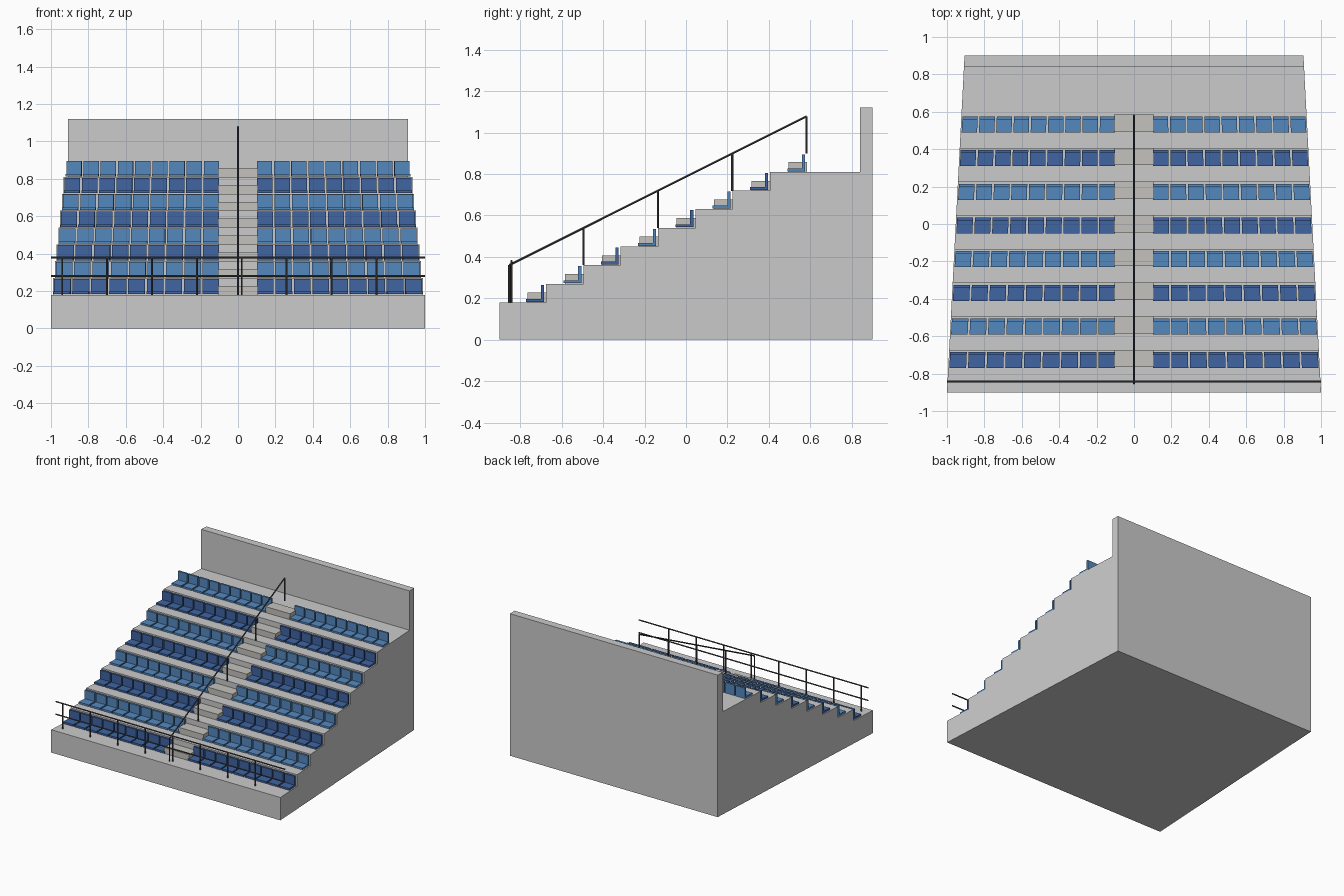
import bpy, bmesh
from mathutils import Vector

if "Cube" in bpy.data.objects:
    bpy.data.objects.remove(bpy.data.objects["Cube"])

ROWS, SEATS, RUN, RISE = 8, 9, 0.18, 0.09
BASE_Z, EDGE0 = 0.18, -0.675      # first tread height, first riser position


def half_width(y):
    # stand narrows towards the back
    return 1 - 0.0522 * (y + 0.9)


def material(name, rgb):
    m = bpy.data.materials.new(name)
    m.diffuse_color = (*rgb, 1)
    m.use_nodes = True
    m.node_tree.nodes["Principled BSDF"].inputs["Base Color"].default_value = m.diffuse_color
    return m


def finish(bm, name, mat=None):
    bmesh.ops.recalc_face_normals(bm, faces=bm.faces)
    me = bpy.data.meshes.new(name)
    bm.to_mesh(me)
    bm.free()
    ob = bpy.data.objects.new(name, me)
    bpy.context.collection.objects.link(ob)
    if mat:
        me.materials.append(mat)
    return ob


def prism(bm, profile, left, right):
    # extrude a (y, z) profile between two x(y) side functions
    a = [bm.verts.new((left(y), y, z)) for y, z in profile]
    b = [bm.verts.new((right(y), y, z)) for y, z in profile]
    bm.faces.new(a)
    bm.faces.new(b[::-1])
    n = len(profile)
    for i in range(n):
        j = (i + 1) % n
        bm.faces.new((a[i], b[i], b[j], a[j]))


def box(bm, y0, y1, z0, z1, left, right):
    prism(bm, [(y0, z0), (y1, z0), (y1, z1), (y0, z1)], left, right)


def rod(bm, p, q, r=0.005):
    p, q = Vector(p), Vector(q)
    d = q - p
    mat = d.to_track_quat('Z', 'Y').to_matrix().to_4x4()
    mat.translation = (p + q) / 2
    bmesh.ops.create_cone(bm, cap_ends=True, segments=8, radius1=r, radius2=r,
                          depth=d.length, matrix=mat)


dark_blue = material("dark_blue", (0.05, 0.13, 0.36))
light_blue = material("light_blue", (0.09, 0.25, 0.52))
step_grey = material("step_grey", (0.55, 0.54, 0.51))
rail_grey = material("rail_grey", (0.07, 0.07, 0.08))

# stepped concrete stand with back wall
profile = [(-0.9, 0), (-0.9, BASE_Z)]
for k in range(ROWS - 1):
    y, z = EDGE0 + RUN * k, BASE_Z + RISE * k
    profile += [(y, z), (y, z + RISE)]
profile += [(0.84, 0.81), (0.84, 1.12), (0.9, 1.12), (0.9, 0)]
bm = bmesh.new()
prism(bm, profile, lambda y: -half_width(y), half_width)
finish(bm, "terrace")

# aisle half steps
bm = bmesh.new()
for k in range(ROWS):
    y, z = EDGE0 + RUN * k, BASE_Z + RISE * k
    box(bm, y - 0.09, y, z, z + 0.047, lambda y: -0.108, lambda y: 0.108)
finish(bm, "aisle_steps", step_grey)

# seat rows, mirrored across the aisle
INNER, GAP = 0.101, 0.01


def seat_edge(i, side, trim):
    def x(y):
        pitch = (half_width(y) - 0.006 - INNER + GAP) / SEATS
        return side * (INNER + pitch * i - trim)
    return x


for k in range(ROWS):
    y, z = EDGE0 + RUN * k, BASE_Z + RISE * k
    bm = bmesh.new()
    for side in (-1, 1):
        for i in range(SEATS):
            a, b = seat_edge(i, side, 0), seat_edge(i + 1, side, GAP)
            box(bm, y - 0.096, y - 0.024, z + 0.003, z + 0.017, a, b)   # pan
            box(bm, y - 0.025, y - 0.010, z + 0.003, z + 0.085, a, b)   # back
    finish(bm, f"seat_row_{k + 1}", light_blue if k % 2 else dark_blue)

# front railing
bm = bmesh.new()
for z in (0.28, 0.38):
    rod(bm, (-1, -0.842, z), (1, -0.842, z))
for k in range(8):
    x = -0.94 + 0.24 * k
    rod(bm, (x, -0.842, BASE_Z), (x, -0.842, 0.38))
finish(bm, "front_railing", rail_grey)

# sloping centre handrail
bm = bmesh.new()
rod(bm, (0, -0.853, 0.36), (0, 0.582, 1.078))
for k in range(5):
    y, z = -0.853 + 0.3587 * k, 0.36 + 0.1795 * k
    rod(bm, (0, y, z - 0.18), (0, y, z))
finish(bm, "centre_handrail", rail_grey)
